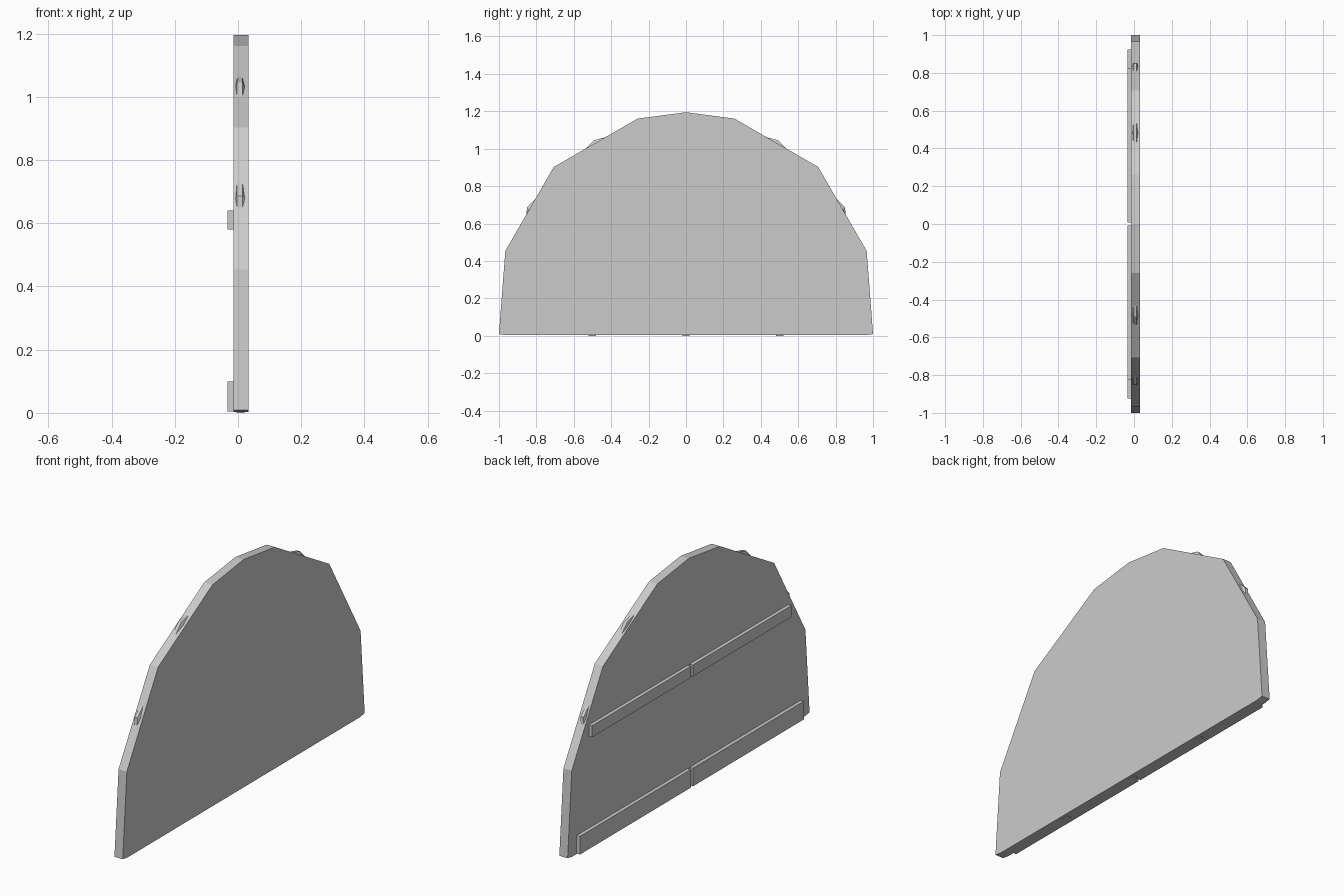
import bpy, bmesh
from math import sin, cos, radians

if "Cube" in bpy.data.objects:
    bpy.data.objects.remove(bpy.data.objects["Cube"], do_unlink=True)

GREY = (0.6, 0.6, 0.6, 1.0)
grey = bpy.data.materials.new("plain grey")
grey.use_nodes = True
grey.diffuse_color = GREY
grey.node_tree.nodes["Principled BSDF"].inputs["Base Color"].default_value = GREY

CENTRE_Z = 0.195          # centre of the arched outline
BACK, FRONT = -0.015, 0.033


def finish(name, bm):
    bmesh.ops.recalc_face_normals(bm, faces=bm.faces)
    mesh = bpy.data.meshes.new(name)
    bm.to_mesh(mesh)
    bm.free()
    mesh.materials.append(grey)
    obj = bpy.data.objects.new(name, mesh)
    bpy.context.collection.objects.link(obj)
    return obj


def loft(name, sections):
    """Skin matching (x, outline) sections and cap both ends."""
    bm = bmesh.new()
    rings = [[bm.verts.new((x, y, z)) for y, z in outline] for x, outline in sections]
    count = len(rings[0])
    for a, b in zip(rings, rings[1:]):
        for i in range(count):
            j = (i + 1) % count
            bm.faces.new((a[i], a[j], b[j], b[i]))
    bm.faces.new(rings[0])
    bm.faces.new(rings[-1])
    return finish(name, bm)


def box(name, x0, x1, y0, y1, z0, z1):
    outline = [(y0, z0), (y1, z0), (y1, z1), (y0, z1)]
    return loft(name, [(x0, outline), (x1, outline)])


def arc(radius, angles):
    return [(radius * sin(radians(a)), CENTRE_Z + radius * cos(radians(a))) for a in angles]


# Arched panel with a faceted rim
outline = [(-0.96, 0.003), (-1.0, 0.009)]
outline += arc(1.0, (-75, -45, -15, 0, 15, 45, 75))
outline += [(1.0, 0.009), (0.96, 0.003)]
loft("arched_panel", [(BACK, outline), (FRONT, outline)])


# Chamfered core whose corners show as slight ridges on the rim
def core(radius):
    return [(-0.9, 0.02)] + arc(radius, (-60, -30, 0, 30, 60)) + [(0.9, 0.02)]


loft("rim_ridges", [(-0.008, core(0.964)), (-0.003, core(0.982)),
                    (0.014, core(0.982)), (0.022, core(0.964))])

# Two rows of split battens on the back
for row, reach, low, high in (("lower", 0.925, 0.005, 0.1), ("upper", 0.825, 0.58, 0.64)):
    box(row + "_batten_left", -0.034, BACK, 0.008, reach, low, high)
    box(row + "_batten_right", -0.034, BACK, -reach, -0.008, low, high)

# Thin pads along the bottom edge
for i, y in enumerate((-0.5, 0, 0.5)):
    box("bottom_pad_%d" % (i + 1), -0.005, 0.02, y - 0.02, y + 0.02, 0, 0.01)
